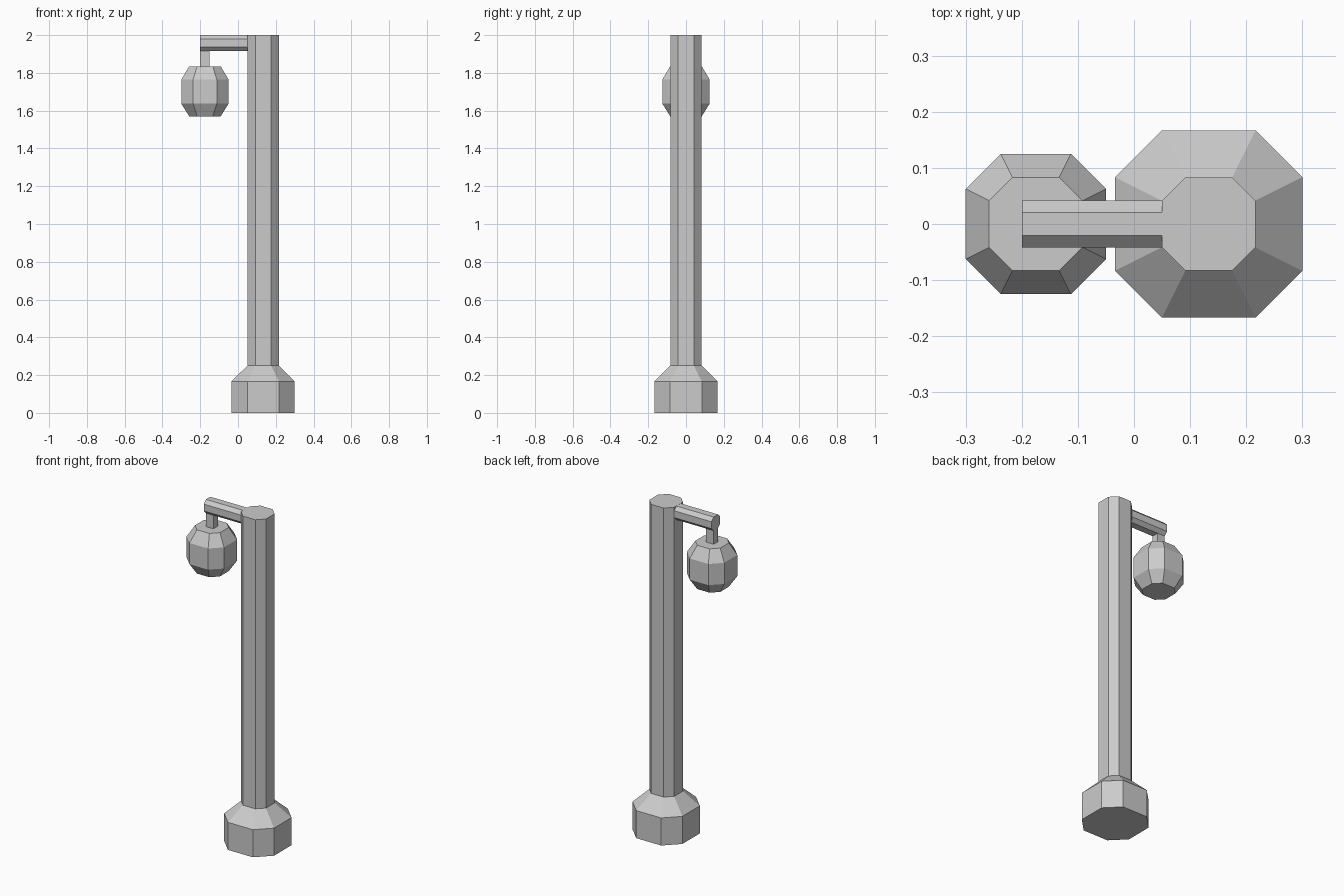
import bpy
import bmesh
from mathutils import Matrix, Vector

if "Cube" in bpy.data.objects:
    bpy.data.objects.remove(bpy.data.objects["Cube"])


def octagon(r):
    """Square of half-width r with its corners cut at half the side."""
    h = r / 2
    return [(r, -h), (r, h), (h, r), (-h, r), (-r, h), (-r, -h), (-h, -r), (h, -r)]


def loft(name, profile, matrix):
    """Stack octagonal rings from (radius, height) pairs and cap both ends."""
    bm = bmesh.new()
    rings = [[bm.verts.new((x, y, z)) for x, y in octagon(r)] for r, z in profile]
    for low, high in zip(rings, rings[1:]):
        for i in range(8):
            j = (i + 1) % 8
            bm.faces.new((low[i], low[j], high[j], high[i]))
    bm.faces.new(rings[0][::-1])
    bm.faces.new(rings[-1])
    bm.transform(matrix)
    return finish(name, bm)


def finish(name, bm):
    bmesh.ops.recalc_face_normals(bm, faces=bm.faces)
    mesh = bpy.data.meshes.new(name)
    bm.to_mesh(mesh)
    bm.free()
    obj = bpy.data.objects.new(name, mesh)
    bpy.context.collection.objects.link(obj)
    return obj


POLE_X, LAMP_X = 0.133, -0.175

# Flared base and pole in one continuous body
loft("post", [(0.167, 0), (0.167, 0.167), (0.0833, 0.25), (0.0833, 2.0)],
     Matrix.Translation((POLE_X, 0, 0)))

# Horizontal arm, running from the lamp side to the pole face
loft("arm", [(0.0415, -0.20), (0.0415, 0.05)],
     Matrix.Translation((0, 0, 1.958)) @ Matrix.Rotation(1.5707963, 4, 'Y'))

# Short square stem dropping from the flat underside of the arm
bm = bmesh.new()
bmesh.ops.create_cube(bm, size=1)
bm.transform(Matrix.Translation((LAMP_X, 0, 1.876)) @
             Matrix.Diagonal(Vector((0.05, 0.042, 0.083, 1))))
finish("lamp_stem", bm)

# Faceted lantern
loft("lantern", [(0.0833, 1.57), (0.125, 1.637), (0.125, 1.765), (0.0833, 1.835)],
     Matrix.Translation((LAMP_X, 0, 0)))
